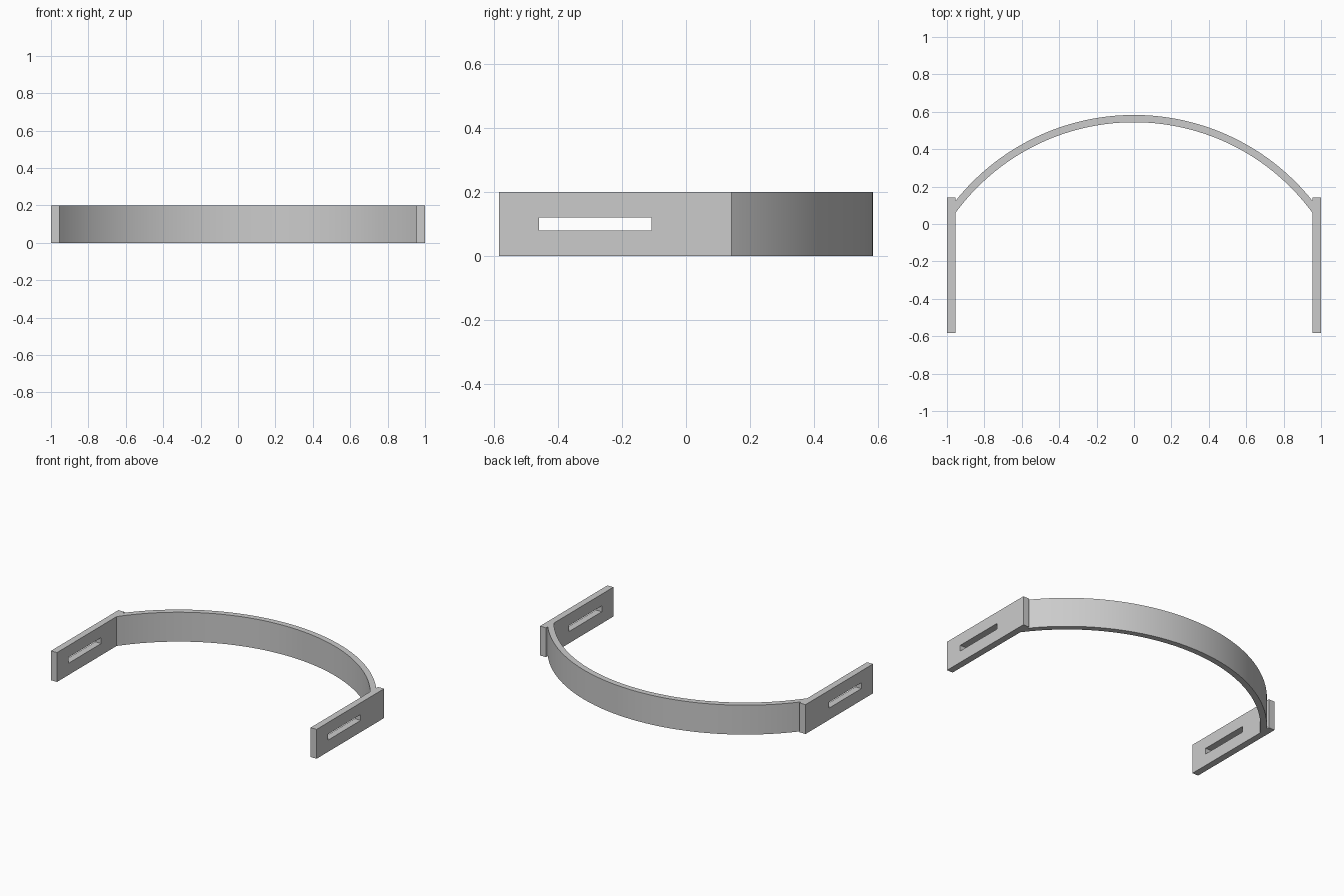
import bpy, bmesh, math

cube = bpy.data.objects.get("Cube")
if cube:
    bpy.data.objects.remove(cube, do_unlink=True)

HEIGHT = 0.2
PLATE_IN, PLATE_OUT = 0.955, 1.0
FRONT, PLATE_BACK, BACK = -0.583, 0.142, 0.583
CENTRE_Y, R_IN, R_OUT = -0.638, 1.182, 1.221

grey = bpy.data.materials.new("light grey")
grey.use_nodes = True
colour = (0.6, 0.6, 0.6, 1)
grey.diffuse_color = colour
grey.node_tree.nodes["Principled BSDF"].inputs["Base Color"].default_value = colour


def extruded(name, quads, direction):
    """Extrude a flat sheet of quads into a solid object."""
    bm = bmesh.new()
    for quad in quads:
        bm.faces.new([bm.verts.new(p) for p in quad])
    bmesh.ops.remove_doubles(bm, verts=bm.verts, dist=1e-5)
    result = bmesh.ops.extrude_face_region(bm, geom=bm.faces[:], use_keep_orig=True)
    moved = [g for g in result["geom"] if isinstance(g, bmesh.types.BMVert)]
    bmesh.ops.translate(bm, verts=moved, vec=direction)
    bmesh.ops.recalc_face_normals(bm, faces=bm.faces)
    mesh = bpy.data.meshes.new(name)
    bm.to_mesh(mesh)
    bm.free()
    mesh.materials.append(grey)
    obj = bpy.data.objects.new(name, mesh)
    bpy.context.collection.objects.link(obj)
    return obj


# Curved band, trimmed flush with the inner faces of the plates
def arc(radius, steps=64):
    end = math.asin(PLATE_IN / radius)
    angles = [end * (2 * i / steps - 1) for i in range(steps + 1)]
    return [(radius * math.sin(a), CENTRE_Y + radius * math.cos(a), 0) for a in angles]


inner, outer = arc(R_IN), arc(R_OUT)
strip = [(inner[i], inner[i + 1], outer[i + 1], outer[i]) for i in range(len(inner) - 1)]
band = extruded("curved_band", strip, (0, 0, HEIGHT))
bpy.context.view_layer.objects.active = band
band.select_set(True)
bpy.ops.object.shade_smooth_by_angle(angle=math.radians(30))
band.select_set(False)


# Slotted end plates
def rectangle(x, y0, y1, z0, z1):
    return [(x, y0, z0), (x, y1, z0), (x, y1, z1), (x, y0, z1)]


for name, side in (("left_plate", 1), ("right_plate", -1)):
    x = side * PLATE_IN
    rim = rectangle(x, FRONT, PLATE_BACK, 0, HEIGHT)
    slot = rectangle(x, -0.458, -0.108, 0.08, 0.12)
    frame = [(rim[i], rim[(i + 1) % 4], slot[(i + 1) % 4], slot[i]) for i in range(4)]
    extruded(name, frame, (side * (PLATE_OUT - PLATE_IN), 0, 0))
